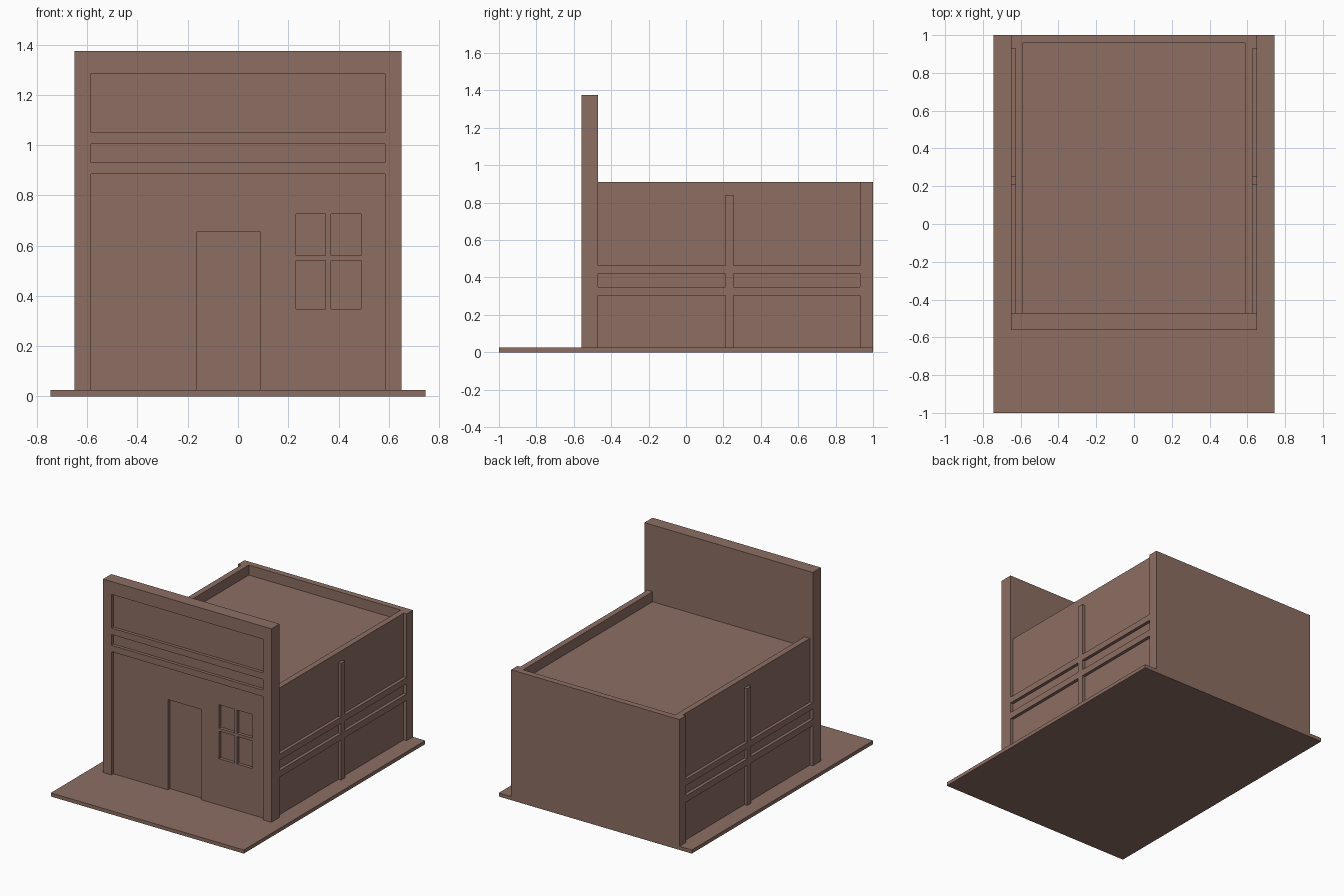
import bpy, bmesh
from mathutils import Vector

if "Cube" in bpy.data.objects:
    bpy.data.objects.remove(bpy.data.objects["Cube"])

clay = bpy.data.materials.new("clay_brown")
clay.diffuse_color = (0.266, 0.156, 0.125, 1)
clay.use_nodes = True
clay.node_tree.nodes["Principled BSDF"].inputs["Base Color"].default_value = clay.diffuse_color


def boxes(name, spans):
    """One mesh object made of separate boxes (x0, x1, y0, y1, z0, z1)."""
    bm = bmesh.new()
    for x0, x1, y0, y1, z0, z1 in spans:
        verts = bmesh.ops.create_cube(bm, size=1)["verts"]
        bmesh.ops.scale(bm, vec=(x1 - x0, y1 - y0, z1 - z0), verts=verts)
        bmesh.ops.translate(bm, verts=verts,
                            vec=Vector((x0 + x1, y0 + y1, z0 + z1)) / 2)
    me = bpy.data.meshes.new(name)
    bm.to_mesh(me)
    bm.free()
    me.materials.append(clay)
    ob = bpy.data.objects.new(name, me)
    bpy.context.collection.objects.link(ob)
    return ob


def carve(target, spans):
    """Cut non-touching boxes out of the target and remove the cutter."""
    cutter = boxes("cutter", spans)
    cutter.hide_render = True
    mod = target.modifiers.new("carve", 'BOOLEAN')
    mod.operation = 'DIFFERENCE'
    mod.solver = 'EXACT'
    mod.object = cutter
    bpy.context.view_layer.objects.active = target
    bpy.ops.object.modifier_apply(modifier=mod.name)
    bpy.data.objects.remove(cutter)


def both_sides(spans):
    return spans + [(-x1, -x0, *rest) for x0, x1, *rest in spans]


BASE, WALL, ROOF = 0.025, 0.91, 0.84
FRONT, BACK = -0.56, -0.47

# Ground slab
boxes("base_slab", [(-0.745, 0.745, -1, 1, 0, BASE)])

# Tall false front with recessed panels, then door and window panes
facade = boxes("facade", [(-0.65, 0.65, FRONT, BACK, BASE, 1.375)])
carve(facade, [(-0.585, 0.585, FRONT - 0.1, FRONT + 0.022, z0, z1)
               for z0, z1 in ((-0.1, 0.885), (0.93, 1.005), (1.05, 1.285))])
openings = [(-0.165, 0.09, FRONT - 0.1, FRONT + 0.044, -0.1, 0.655)]
for x0, x1 in ((0.23, 0.348), (0.37, 0.49)):
    for z0, z1 in ((0.348, 0.54), (0.56, 0.725)):
        openings.append((x0, x1, FRONT - 0.1, FRONT + 0.044, z0, z1))
carve(facade, openings)

# Main hall: side panels between posts and rails
hall = boxes("main_hall", [(-0.65, 0.65, BACK, 1, BASE, WALL)])
panels = [(0.628, 0.8, y0, y1, z0, z1)
          for y0, y1 in ((BACK - 0.1, 0.21), (0.253, 0.93))
          for z0, z1 in ((-0.1, 0.305), (0.35, 0.422), (0.465, 0.87))]
carve(hall, both_sides(panels))
# Strip above the middle post
carve(hall, both_sides([(0.628, 0.8, BACK - 0.1, 0.93, ROOF, 1.1)]))
# Sunken roof behind the parapet
carve(hall, [(-0.587, 0.587, BACK - 0.1, 0.957, ROOF, 1.1)])
